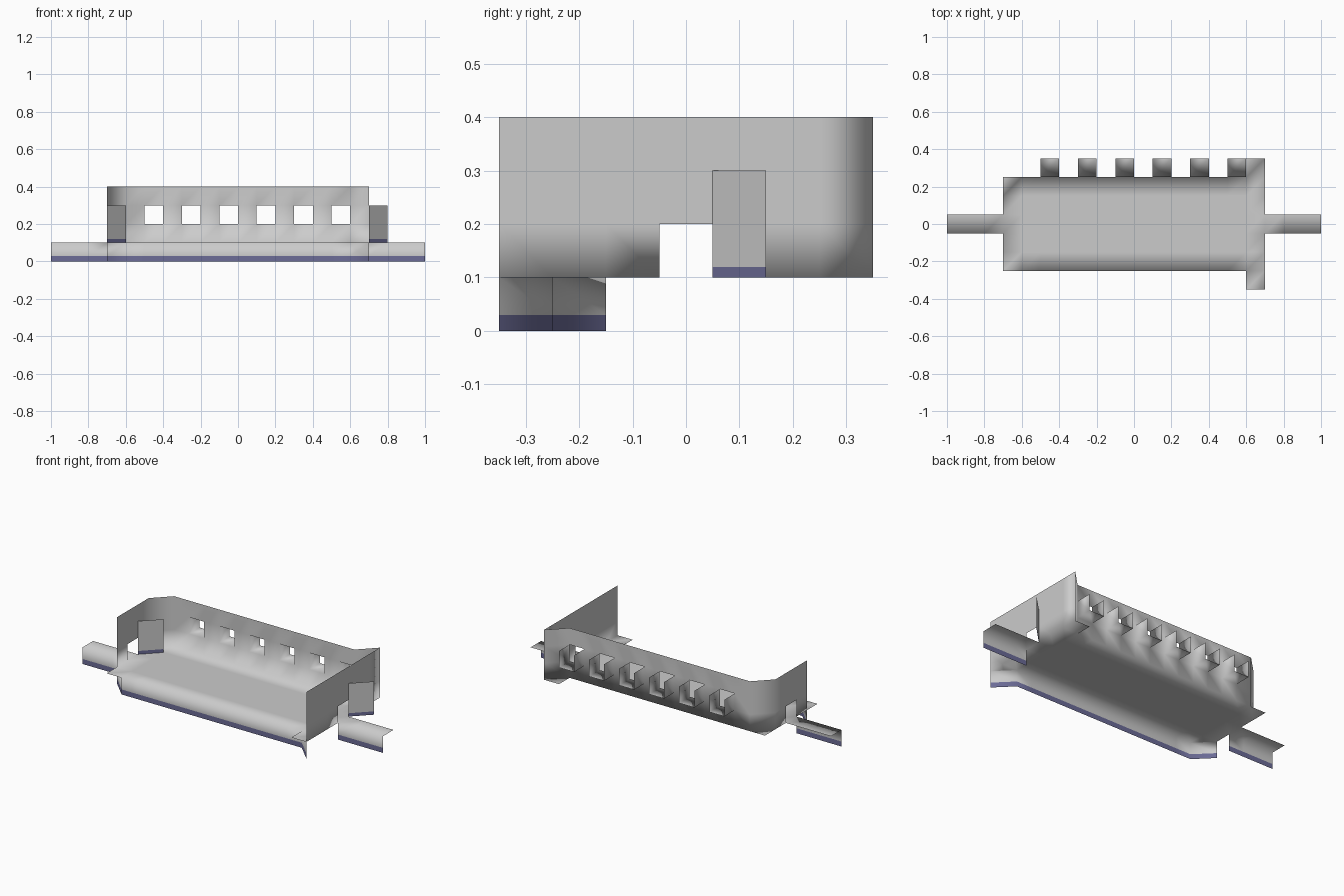
import bpy
import bmesh

cube = bpy.data.objects.get("Cube")
if cube:
    bpy.data.objects.remove(cube, do_unlink=True)

CELL = 0.1
FLOOR = 0.1


def make_material(name, color):
    mat = bpy.data.materials.new(name)
    mat.use_nodes = True
    mat.diffuse_color = color
    mat.node_tree.nodes["Principled BSDF"].inputs["Base Color"].default_value = color
    return mat


GREY = make_material("light_grey", (0.6, 0.6, 0.6, 1))
BLUE = make_material("dusty_blue", (0.15, 0.15, 0.31, 1))


def steps(start, end):
    """Values from start to end, one grid cell apart."""
    count = round(abs(end - start) / CELL)
    return [start + (end - start) * i / count for i in range(count + 1)]


def quad(bm, corners, mat=0):
    face = bm.faces.new([bm.verts.new(c) for c in corners])
    face.material_index = mat
    face.smooth = True


def deck(bm, x0, x1, y0, y1, z=FLOOR):
    """Level sheet of grid cells, facing up."""
    xs, ys = steps(x0, x1), steps(y0, y1)
    for xa, xb in zip(xs, xs[1:]):
        for ya, yb in zip(ys, ys[1:]):
            quad(bm, [(xa, ya, z), (xb, ya, z), (xb, yb, z), (xa, yb, z)])


def fence(bm, path, levels, band=False, is_open=lambda x, y, z: False):
    """Upright sheet along a path; band paints the lowest row blue."""
    for (xa, ya), (xb, yb) in zip(path, path[1:]):
        for row, (za, zb) in enumerate(zip(levels, levels[1:])):
            if is_open((xa + xb) / 2, (ya + yb) / 2, (za + zb) / 2):
                continue
            quad(bm, [(xa, ya, za), (xb, yb, za), (xb, yb, zb), (xa, ya, zb)],
                 1 if band and row == 0 else 0)


def finish(bm, name):
    bmesh.ops.remove_doubles(bm, verts=bm.verts, dist=0.002)
    mesh = bpy.data.meshes.new(name)
    bm.to_mesh(mesh)
    bm.free()
    mesh.materials.append(GREY)
    mesh.materials.append(BLUE)
    obj = bpy.data.objects.new(name, mesh)
    bpy.context.collection.objects.link(obj)
    return obj


WINDOWS = [-0.5 + 0.2 * i for i in range(6)]
SKIRT = [0, 0.03, FLOOR]


def wall_opening(x, y, z):
    doorway = abs(x) > 0.69 and abs(y) < 0.04 and z < 0.2
    window = (0.24 < y < 0.26 and 0.2 < z < 0.3
              and any(abs(x - w - CELL / 2) < 0.01 for w in WINDOWS))
    return doorway or window


# Shell is a single welded sheet so the smooth shading flows across its folds
shell = bmesh.new()

# Floor with its two corner tabs
deck(shell, -0.7, 0.7, -0.25, 0.25)
for y in (-0.35, 0.25):
    deck(shell, 0.6, 0.7, y, y + CELL)

# Left, back and right walls in one run, with doorways and windows
wall_path = [(-0.7, y) for y in steps(-0.15, 0.15)]
wall_path += [(x, 0.25) for x in steps(-0.6, 0.6)]
wall_path += [(0.7, y) for y in steps(0.35, -0.35)]
fence(shell, wall_path, steps(FLOOR, 0.4), is_open=wall_opening)

# Front skirt below the floor
skirt_path = [(-0.7, -0.15)] + [(x, -0.25) for x in steps(-0.6, 0.6)] + [(0.7, -0.35)]
fence(shell, skirt_path, SKIRT, band=True)

# Window sills and side cheeks
for w in WINDOWS:
    deck(shell, w, w + CELL, 0.25, 0.35, 0.2)
    fence(shell, [(w, 0.25), (w, 0.35)], [0.2, 0.3])
    fence(shell, [(w + CELL, 0.35), (w + CELL, 0.25)], [0.2, 0.3])

# Walkways at both ends
for x in (-1.0, 0.7):
    deck(shell, x, x + 0.3, -0.05, 0.05)
    fence(shell, [(v, -0.05) for v in steps(x, x + 0.3)], SKIRT, band=True)
finish(shell, "room_shell")

# Doors standing ajar at the doorways
for name, x in (("right_door", -0.7), ("left_door", 0.7)):
    door = bmesh.new()
    fence(door, [(x, 0.05), (x + CELL, 0.15)], [FLOOR, 0.12, 0.3], band=True)
    finish(door, name)
